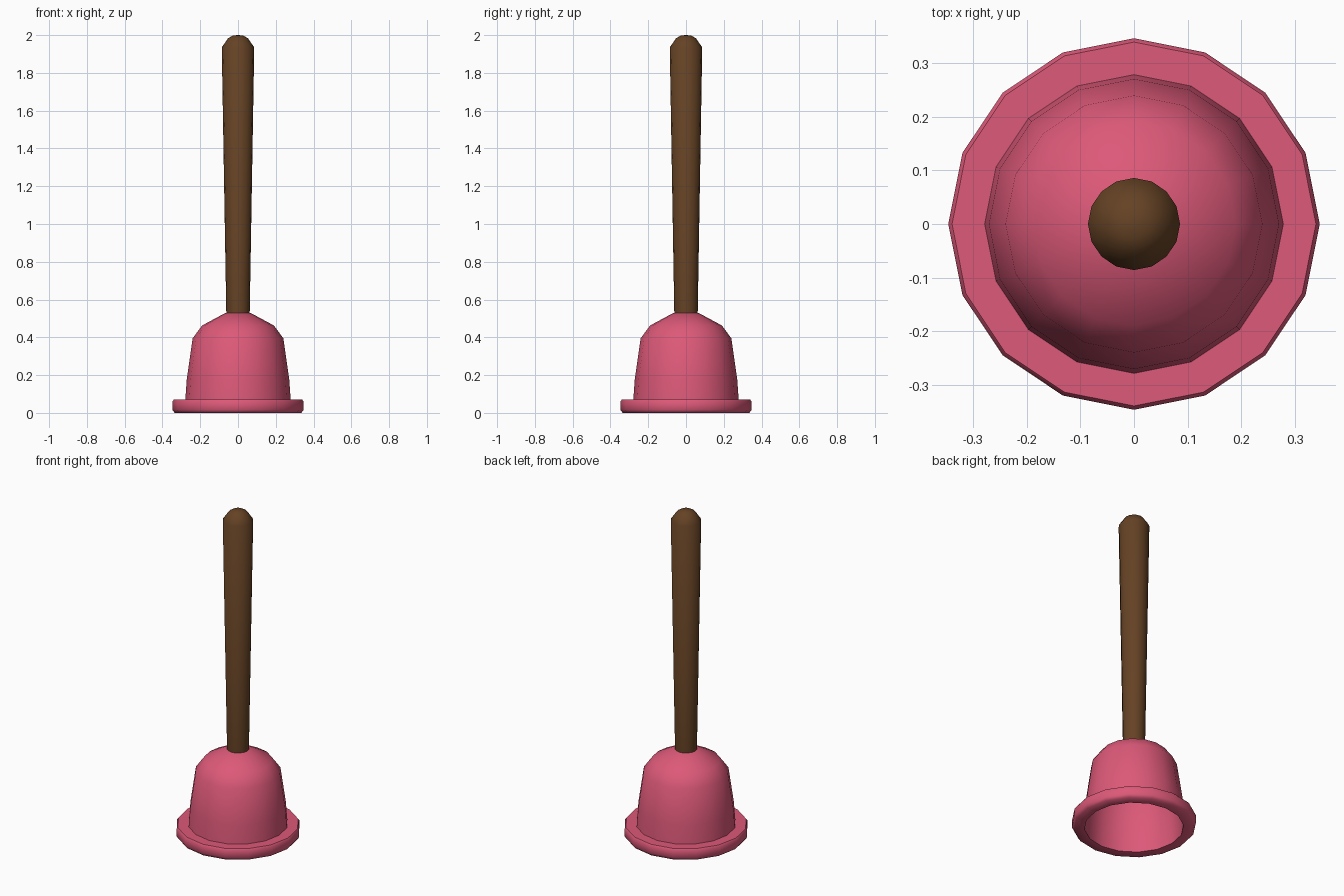
import bpy, math

if "Cube" in bpy.data.objects:
    bpy.data.objects.remove(bpy.data.objects["Cube"])

SIDES = 16


def material(name, color):
    mat = bpy.data.materials.new(name)
    mat.diffuse_color = (*color, 1)
    mat.use_nodes = True
    mat.node_tree.nodes["Principled BSDF"].inputs["Base Color"].default_value = mat.diffuse_color
    return mat


def lathe(name, profile, mat, closed=False):
    """Revolve (radius, z) points listed bottom to top on the outside; radius 0 makes a pole."""
    verts, rings = [], []
    for r, z in profile:
        count = 1 if r == 0 else SIDES
        start = len(verts)
        for i in range(count):
            a = math.tau * i / SIDES
            verts.append((r * math.cos(a), r * math.sin(a), z))
        rings.append([start + i % count for i in range(SIDES)])
    pairs = list(zip(rings, rings[1:]))
    if closed:
        pairs.append((rings[-1], rings[0]))
    faces = []
    for low, high in pairs:
        for i in range(SIDES):
            j = (i + 1) % SIDES
            face = (low[i], low[j], high[j], high[i])
            faces.append(tuple(dict.fromkeys(face)))
    mesh = bpy.data.meshes.new(name)
    mesh.from_pydata(verts, [], faces)
    mesh.materials.append(mat)
    obj = bpy.data.objects.new(name, mesh)
    bpy.context.collection.objects.link(obj)
    bpy.ops.object.select_all(action='DESELECT')
    bpy.context.view_layer.objects.active = obj
    obj.select_set(True)
    bpy.ops.object.shade_smooth_by_angle(angle=math.radians(50))
    return obj


rubber = material("pink_rubber", (0.72, 0.10, 0.19))
wood = material("brown_wood", (0.13, 0.055, 0.018))

# Rubber cup: rim, bell outside, then thin bell inside back down to the opening
bell = [(0.279, 0.07), (0.271, 0.18), (0.24, 0.395), (0.19, 0.463), (0.065, 0.53)]
rim = [(0.277, 0.005), (0.335, 0.005), (0.347, 0.016), (0.347, 0.06), (0.34, 0.07)]
inside = [(r - 0.004, z - 0.004) for r, z in reversed(bell)]
lathe("rubber_cup", rim + bell + [(0, 0.53), (0, 0.526)] + inside, rubber, closed=True)
bpy.context.object.location.z = -0.005 + 0.005

# Tapered handle with a rounded end
handle = [(0, 0.528), (0.062, 0.528), (0.086, 1.935), (0.053, 1.983), (0.027, 1.998), (0, 2.0)]
lathe("handle", handle, wood)

# Rest the rim on the ground
for v in bpy.data.objects["rubber_cup"].data.vertices:
    if v.co.z < 0.01:
        v.co.z = 0
